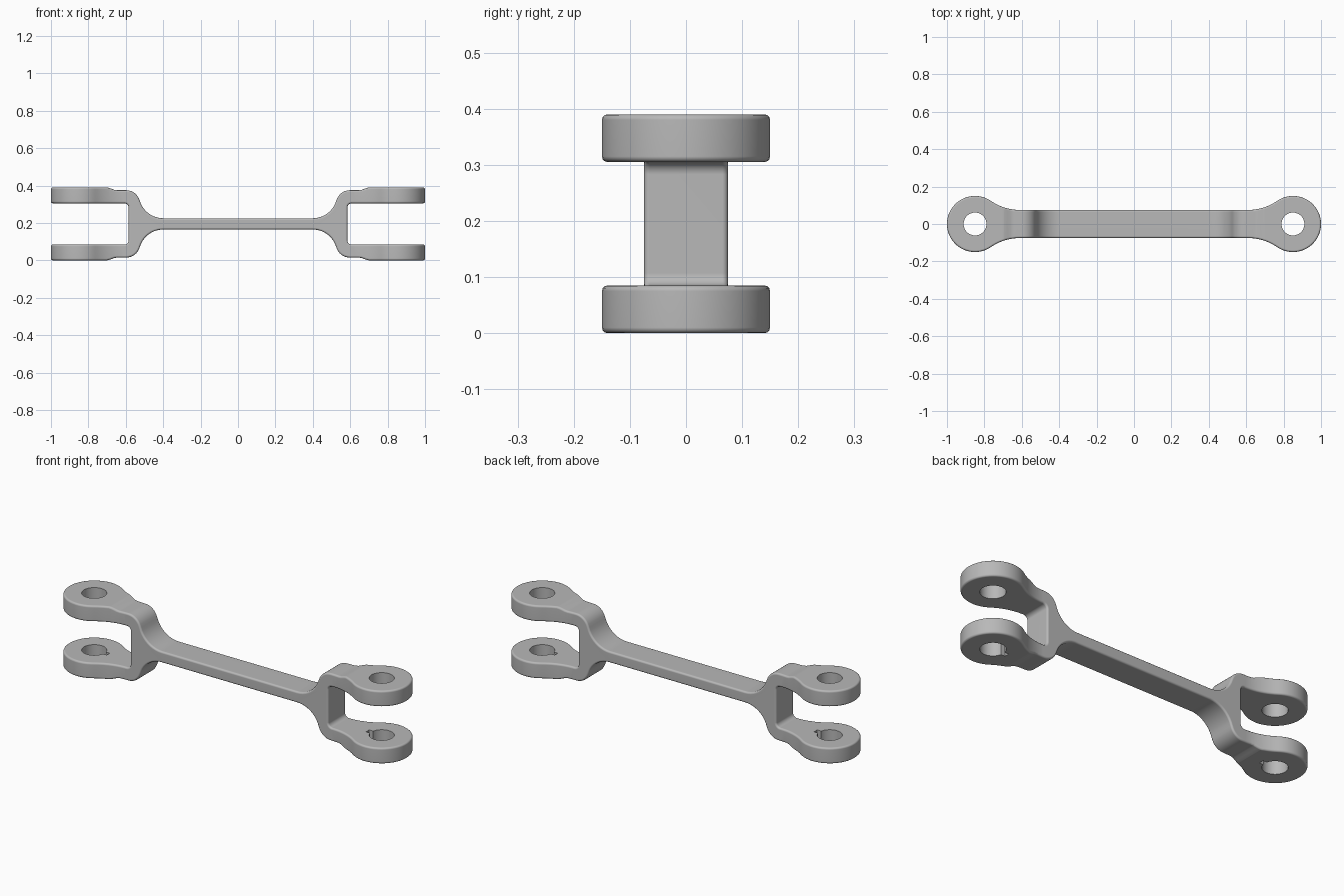
import bpy, bmesh, math
from mathutils import Vector

MID = 0.195           # mid height of the link
EYE_X, EYE_R, HOLE_R = 0.85, 0.15, 0.061
HALF_W = 0.075        # half width of the rod

if "Cube" in bpy.data.objects:
    bpy.data.objects.remove(bpy.data.objects["Cube"])

steel = bpy.data.materials.new("plain_grey_steel")
steel.use_nodes = True
GREY = (0.48, 0.48, 0.48, 1)
steel.diffuse_color = GREY
bsdf = next(n for n in steel.node_tree.nodes if n.type == 'BSDF_PRINCIPLED')
bsdf.inputs["Base Color"].default_value = GREY


def arc(cx, cy, r, a0, a1, n):
    return [(cx + r * math.cos(math.radians(a0 + (a1 - a0) * i / n)),
             cy + r * math.sin(math.radians(a0 + (a1 - a0) * i / n))) for i in range(n + 1)]


def four_way(quarter):
    """Mirror a quarter outline in both axes into a closed loop."""
    half = quarter + [(x, -y) for x, y in reversed(quarter)]
    return half + [(-x, y) for x, y in reversed(half)]


def prism(name, outline, start, depth):
    """Extrude an outline given as 3D points along depth."""
    bm = bmesh.new()
    face = bm.faces.new([bm.verts.new(Vector(p) + Vector(start)) for p in outline])
    new = bmesh.ops.extrude_face_region(bm, geom=[face])["geom"]
    bmesh.ops.translate(bm, vec=depth, verts=[v for v in new if isinstance(v, bmesh.types.BMVert)])
    bmesh.ops.recalc_face_normals(bm, faces=bm.faces)
    mesh = bpy.data.meshes.new(name)
    bm.to_mesh(mesh)
    bm.free()
    mesh.materials.append(steel)
    obj = bpy.data.objects.new(name, mesh)
    bpy.context.collection.objects.link(obj)
    return obj


def boolean(obj, cutter, operation):
    mod = obj.modifiers.new(cutter.name, 'BOOLEAN')
    mod.object, mod.operation, mod.solver = cutter, operation, 'EXACT'
    cutter.hide_render = True


# Side profile: rod, flared shoulder, raised eye pad and fork slot
side = arc(0.40, 0.16, 0.13, -90, -16, 10)
side += arc(0.598, 0.105, 0.075, 164, 90, 8)
side += [(0.645, 0.18), (0.66, 0.182), (0.685, 0.191), (0.70, 0.195), (1.1, 0.195), (1.1, 0.11)]
side += arc(0.607, 0.088, 0.022, 90, 180, 6)
link = prism("double_fork_link", [(x, 0, z + MID) for x, z in four_way(side)],
             (0, -0.3, 0), (0, 0.6, 0))

# Plan profile: narrow rod blending into round eyes
neck_r = 0.2715
neck_x, neck_y = 0.61, HALF_W + neck_r
tangent = math.degrees(math.atan2(neck_y, neck_x - EYE_X))
plan = arc(neck_x, neck_y, neck_r, -90, tangent - 180, 10)
plan += arc(EYE_X, 0, EYE_R, tangent, 0, 20)[1:-1]
outline = four_way(plan)
# Eye tips sit on the centre line
n = len(plan)
outline = outline[:n] + [(1, 0)] + outline[n:3 * n] + [(-1, 0)] + outline[3 * n:]
plan_block = prism("plan_cutter", [(x, y, 0) for x, y in outline], (0, 0, -0.2), (0, 0, 0.8))
boolean(link, plan_block, 'INTERSECT')

# Rounded outer edges
bevel = link.modifiers.new("rounded_edges", 'BEVEL')
bevel.width, bevel.segments = 0.01, 3
bevel.limit_method, bevel.angle_limit = 'ANGLE', math.radians(40)
bevel.use_clamp_overlap = False

# Pin holes through both eyes, with an inward key slot in the lower ones
cutters = [plan_block]
for label, s in (("left", 1), ("right", -1)):
    ring = arc(s * EYE_X, 0, HOLE_R, 0, 360, 48)[:-1]
    hole = prism(label + "_pin_hole_cutter", [(x, y, 0) for x, y in ring], (0, 0, -0.2), (0, 0, 0.8))
    x0, x1 = s * (EYE_X - 0.083), s * (EYE_X - 0.04)
    slot = prism(label + "_key_slot_cutter",
                 [(x0, -0.013, 0), (x1, -0.013, 0), (x1, 0.013, 0), (x0, 0.013, 0)],
                 (0, 0, -0.1), (0, 0, 0.3))
    for cutter in (hole, slot):
        boolean(link, cutter, 'DIFFERENCE')
        cutters.append(cutter)

# Bake the shape and drop the cutters
bpy.context.view_layer.update()
baked = bpy.data.meshes.new_from_object(link.evaluated_get(bpy.context.evaluated_depsgraph_get()))
link.modifiers.clear()
link.data = baked
baked.name = "double_fork_link"
baked.materials.clear()
baked.materials.append(steel)
for poly in baked.polygons:
    poly.material_index = 0
for cutter in cutters:
    bpy.data.objects.remove(cutter)

# Smooth shading with clean flats
bpy.ops.object.select_all(action='DESELECT')
link.select_set(True)
bpy.context.view_layer.objects.active = link
bpy.ops.object.shade_smooth_by_angle(angle=math.radians(35))
weighted = link.modifiers.new("weighted_normals", 'WEIGHTED_NORMAL')
weighted.keep_sharp = True
